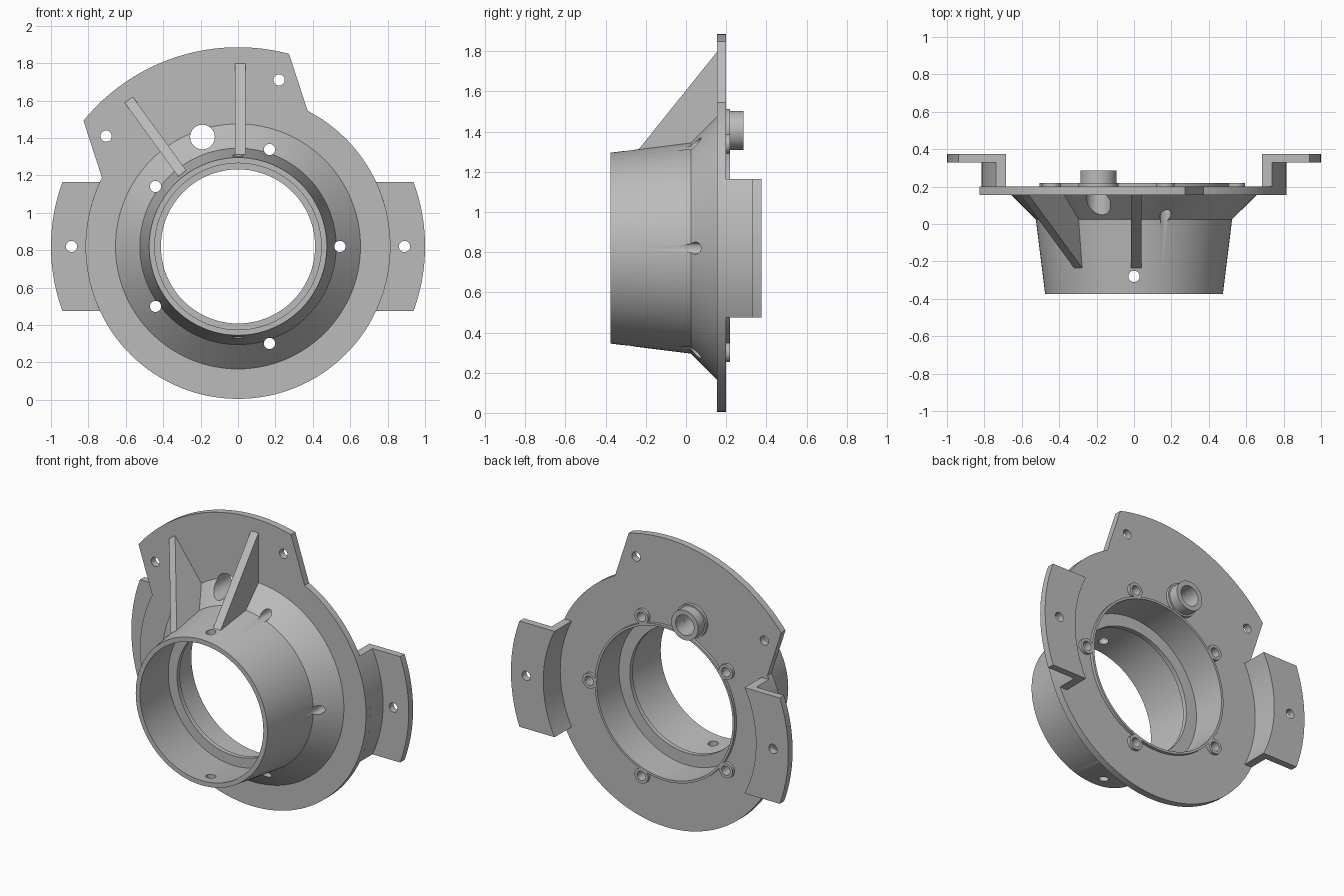
import bpy, bmesh, math
from mathutils import Vector

if "Cube" in bpy.data.objects:
    bpy.data.objects.remove(bpy.data.objects["Cube"])

CZ = 0.82                      # height of the main axis, which runs along y
AXIS = (0.0, CZ)
TAU = math.tau

grey = bpy.data.materials.new("metal_grey")
grey.diffuse_color = (0.5, 0.5, 0.5, 1)
grey.use_nodes = True
grey.node_tree.nodes["Principled BSDF"].inputs["Base Color"].default_value = grey.diffuse_color


def polar(r, deg):
    """Point (x, z) at a radius and angle around the main axis."""
    a = math.radians(deg)
    return (r * math.cos(a), CZ + r * math.sin(a))


def finish(name, bm):
    bmesh.ops.recalc_face_normals(bm, faces=bm.faces)
    me = bpy.data.meshes.new(name)
    bm.to_mesh(me)
    bm.free()
    me.materials.append(grey)
    ob = bpy.data.objects.new(name, me)
    bpy.context.collection.objects.link(ob)
    return ob


def sweep(name, section, centre=AXIS, steps=128, base=0.0, half=None):
    """Sweep a closed (radius, y) section round a y axis: full turn, or an
    arc with parallel ends a distance 'half' either side of the base angle."""
    bm = bmesh.new()
    rows = []
    for i in range(steps if half is None else steps + 1):
        row = []
        for r, y in section:
            if half is None:
                a = TAU * i / steps
            else:
                a = math.radians(base) + (2 * i / steps - 1) * math.asin(half / r)
            row.append(bm.verts.new((centre[0] + r * math.cos(a), y,
                                     centre[1] + r * math.sin(a))))
        rows.append(row)
    n = len(section)
    pairs = list(zip(rows, rows[1:]))
    if half is None:
        pairs.append((rows[-1], rows[0]))
    else:
        bm.faces.new(rows[0])
        bm.faces.new(rows[-1])
    for p, q in pairs:
        for j in range(n):
            k = (j + 1) % n
            bm.faces.new((p[j], p[k], q[k], q[j]))
    return finish(name, bm)


def tube(name, centre, r_in, r_out, y0, y1):
    return sweep(name, [(r_in, y0), (r_out, y0), (r_out, y1), (r_in, y1)], centre, 40)


def drill(ob, holes, upright=False):
    """Cut round holes ((x, z), radius) along y, or one upright hole."""
    bm = bmesh.new()
    for (x, z), r in holes:
        n = 32
        ring = [(r * math.cos(TAU * i / n), r * math.sin(TAU * i / n)) for i in range(n)]
        if upright:
            ends = [[bm.verts.new((x + u, z + v, h)) for u, v in ring] for h in (0.2, 1.45)]
        else:
            ends = [[bm.verts.new((x + u, h, z + v)) for u, v in ring] for h in (-0.34, 0.6)]
        for e in ends:
            bm.faces.new(e)
        for i in range(n):
            k = (i + 1) % n
            bm.faces.new((ends[0][i], ends[0][k], ends[1][k], ends[1][i]))
    cutter = finish("hole_cutter", bm)
    cutter.hide_render = True
    mod = ob.modifiers.new("holes", 'BOOLEAN')
    mod.operation, mod.solver, mod.object = 'DIFFERENCE', 'EXACT', cutter
    bpy.context.view_layer.objects.active = ob
    bpy.ops.object.modifier_apply(modifier=mod.name)
    bpy.data.objects.remove(cutter)


# Flange and tapered snout with an inner ridge, turned as one piece
body = sweep("flange_and_snout", [
    (0.445, -0.375), (0.475, -0.375), (0.525, 0.025), (0.655, 0.155),
    (0.815, 0.155), (0.815, 0.20), (0.505, 0.20), (0.505, 0.22), (0.49, 0.22),
    (0.49, -0.01), (0.412, -0.01), (0.412, -0.04), (0.475, -0.04)])
bolt_points = [polar(0.545, 72 * i) for i in range(5)]
port = polar(0.615, 108)
drill(body, [(p, 0.03) for p in bolt_points] + [(port, 0.066)])
drill(body, [((0, -0.28), 0.03)], upright=True)

# Raised rims round the bolt holes, and the tube on the large port
for i, p in enumerate(bolt_points):
    tube(f"bolt_rim_{i + 1}", p, 0.03, 0.049, 0.199, 0.22)
tube("port_collar", port, 0.066, 0.108, 0.199, 0.22)
tube("port_tube", port, 0.066, 0.097, 0.199, 0.285)

# Upper mounting lobe with two holes
lobe = sweep("upper_lobe", [(0.81, 0.155), (1.065, 0.155), (1.065, 0.20), (0.81, 0.20)],
             steps=48, base=108, half=0.578)
drill(lobe, [((0.22, 1.71), 0.03), ((-0.705, 1.41), 0.03)])

# Stepped side brackets
for side, base in (("right", 0), ("left", 180)):
    wing = sweep(f"{side}_bracket", [
        (0.767, 0.199), (0.815, 0.199), (0.815, 0.33), (1.0, 0.33),
        (1.0, 0.375), (0.767, 0.375)], steps=32, base=base, half=0.345)
    drill(wing, [(polar(0.89, base), 0.03)])

# Two triangular ribs between snout and lobe
rib_side = [(0.98, 0.157), (0.492, -0.235), (0.48, -0.235), (0.51, 0.025), (0.62, 0.157)]
for i, (deg, shift) in enumerate(((90, -0.012), (126, 0.012))):
    a = math.radians(deg)
    out = Vector((math.cos(a), 0, math.sin(a)))
    across = Vector((-math.sin(a), 0, math.cos(a)))
    bm = bmesh.new()
    sides = [[bm.verts.new(Vector((0, y, CZ)) + out * r + across * (shift + w))
              for r, y in rib_side] for w in (-0.027, 0.027)]
    for s in sides:
        bm.faces.new(s)
    for j in range(len(rib_side)):
        k = (j + 1) % len(rib_side)
        bm.faces.new((sides[0][j], sides[0][k], sides[1][k], sides[1][j]))
    finish(f"rib_{i + 1}", bm)

# Smooth the round surfaces, keep edges sharp
for ob in bpy.context.scene.objects:
    ob.select_set(True)
bpy.context.view_layer.objects.active = body
bpy.ops.object.shade_smooth_by_angle(angle=math.radians(25))
